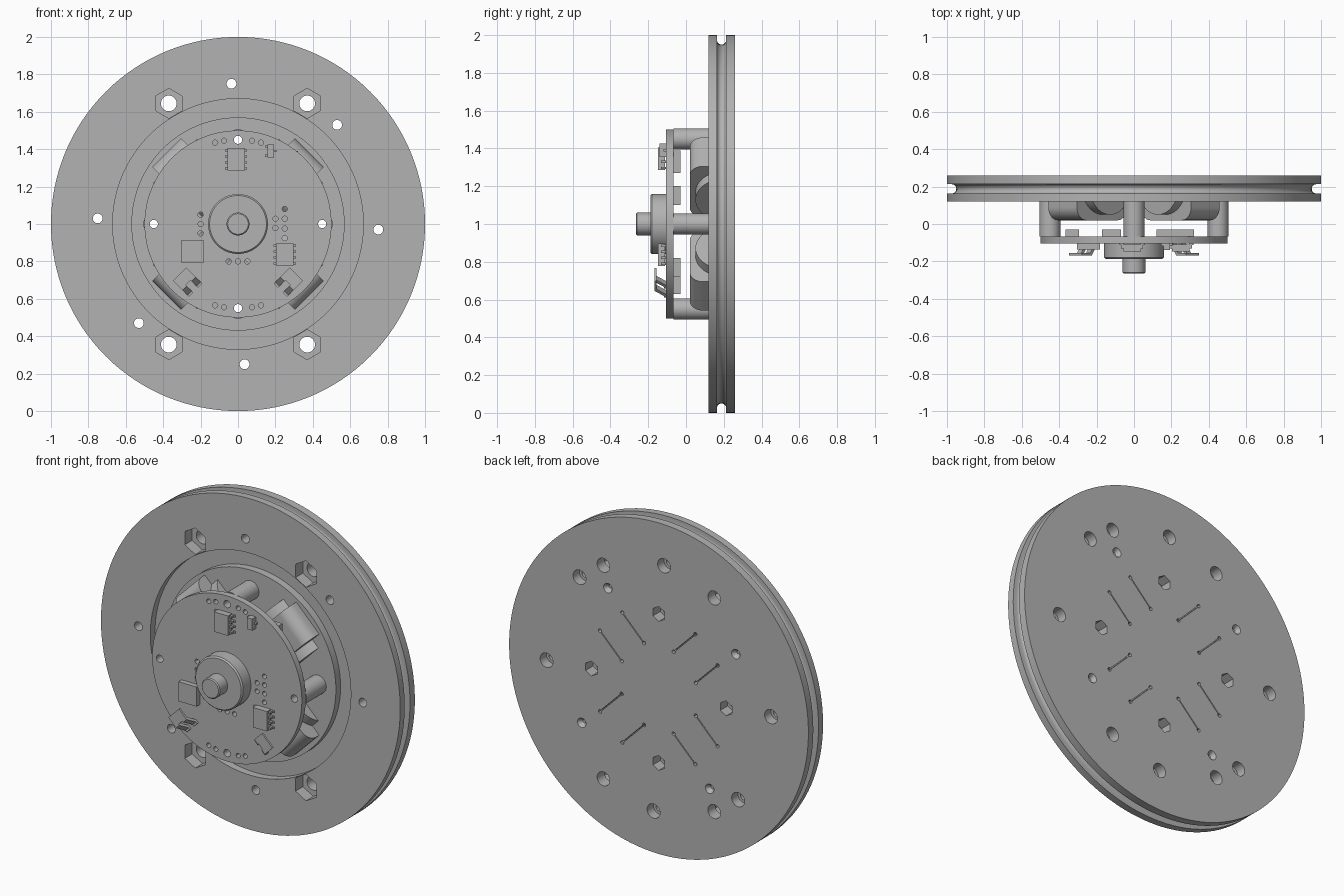
import bpy, bmesh
from math import pi, sin, cos, radians
from mathutils import Matrix

cube = bpy.data.objects.get("Cube")
if cube:
    bpy.data.objects.remove(cube)

grey = bpy.data.materials.new("machined_grey")
grey.use_nodes = True
colour = (0.45, 0.45, 0.45, 1)
grey.diffuse_color = colour
grey.node_tree.nodes["Principled BSDF"].inputs["Base Color"].default_value = colour


def place(x=0, z=0, angle=0):
    return Matrix.Translation((x, 0, z)) @ Matrix.Rotation(-radians(angle), 4, 'Y')


def lathe(bm, profile, steps=128):
    """Turn a (radius, y) profile about the y axis."""
    verts = [bm.verts.new((r, y, 0)) for r, y in profile]
    edges = [bm.edges.new(pair) for pair in zip(verts, verts[1:])]
    bmesh.ops.spin(bm, geom=verts + edges, cent=(0, 0, 0), axis=(0, 1, 0),
                   angle=2 * pi, steps=steps)
    bmesh.ops.remove_doubles(bm, verts=bm.verts, dist=1e-5)


def cyl(bm, r, y0, y1, x=0, z=0, sides=32, tip=None):
    m = Matrix.Translation((x, (y0 + y1) / 2, z)) @ Matrix.Rotation(-pi / 2, 4, 'X')
    bmesh.ops.create_cone(bm, cap_ends=True, segments=sides, radius1=r,
                          radius2=r if tip is None else tip, depth=y1 - y0, matrix=m)


def prism(bm, outline, t0, t1, m):
    """Extrude an (x, y) outline along z from t0 to t1."""
    a = [bm.verts.new(m @ Matrix.Translation((u, v, t0)).translation) for u, v in outline]
    b = [bm.verts.new(m @ Matrix.Translation((u, v, t1)).translation) for u, v in outline]
    bm.faces.new(a)
    bm.faces.new(b[::-1])
    for i in range(len(a)):
        j = (i + 1) % len(a)
        bm.faces.new((a[i], b[i], b[j], a[j]))


def box(bm, x, z, w, h, y0, y1, angle=0):
    w /= 2
    prism(bm, [(-w, y0), (w, y0), (w, y1), (-w, y1)], -h / 2, h / 2, place(x, z, angle))


def finish(bm, name, cutter=None):
    """Make an object on the wheel axis, cut it if asked, and shade it."""
    def to_object(b, n):
        bmesh.ops.recalc_face_normals(b, faces=b.faces)
        b.transform(Matrix.Translation((0, 0, 1)))
        mesh = bpy.data.meshes.new(n)
        b.to_mesh(mesh)
        b.free()
        o = bpy.data.objects.new(n, mesh)
        bpy.context.collection.objects.link(o)
        return o
    ob = to_object(bm, name)
    if cutter:
        tool = to_object(cutter, name + "_cutter")
        tool.hide_render = True
        mod = ob.modifiers.new("holes", 'BOOLEAN')
        mod.object, mod.operation, mod.solver = tool, 'DIFFERENCE', 'EXACT'
        mod.use_self = True
        bpy.context.view_layer.update()
        deps = bpy.context.evaluated_depsgraph_get()
        ob.data = bpy.data.meshes.new_from_object(ob.evaluated_get(deps))
        ob.modifiers.clear()
        bpy.data.objects.remove(tool)
    ob.data.materials.clear()
    ob.data.materials.append(grey)
    bpy.ops.object.select_all(action='DESELECT')
    ob.select_set(True)
    bpy.context.view_layer.objects.active = ob
    bpy.ops.object.shade_smooth_by_angle(angle=radians(30))
    return ob


FRONT, BACK = 0.12, 0.26
POSTS = [(0.45, 0), (-0.45, 0), (0, 0.45), (0, -0.45)]
DIAGONALS = (45, 135, 225, 315)

# Wheel disc with rim groove and a shallow ring trench in the front
groove = [(0.975 - 0.025 * sin(a), 0.188 + 0.025 * cos(a))
          for a in [pi * i / 10 for i in range(11)]]
disc = bmesh.new()
lathe(disc, [(0, BACK), (1, BACK), (1, 0.213)] + groove + [(1, 0.163), (1, FRONT),
      (0.67, FRONT), (0.67, 0.165), (0.57, 0.165), (0.57, FRONT), (0, FRONT)])
cut = bmesh.new()
# Hexagonal nut pockets with bolt holes
for sx in (-1, 1):
    for sz in (-1, 1):
        x, z = 0.37 * sx, 0.645 * sz
        cyl(cut, 0.08, 0.1, 0.19, x, z, 6)
        cyl(cut, 0.042, 0.15, 0.3, x, z)
# Small through holes, wider at the back
for x, z in ((-0.035, 0.75), (0.53, 0.53), (0.75, -0.03)):
    for s in (-1, 1):
        cyl(cut, 0.026, 0.1, 0.24, x * s, z * s)
        cyl(cut, 0.043, 0.2, 0.3, x * s, z * s)
# Shallow countersinks in the back
for x, z in ((0.34, 0.515), (-0.515, 0.345)):
    for s in (-1, 1):
        cyl(cut, 0.01, 0.235, 0.27, x * s, z * s, 24, 0.036)
# Post holes with hexagonal pockets behind
for x, z in POSTS:
    cyl(cut, 0.022, 0.1, 0.25, x, z, 24)
    cyl(cut, 0.045, 0.19, 0.3, x, z, 6)
# Paired radial slits with round ends
for a in DIAGONALS:
    for t in (-0.105, 0.105):
        m = place(0, 0, a)
        prism(cut, [(0.245, 0.23), (0.45, 0.23), (0.45, 0.3), (0.245, 0.3)],
              t - 0.003, t + 0.003, m)
        for r in (0.245, 0.45):
            p = m @ Matrix.Translation((r, 0, t)).translation
            cyl(cut, 0.011, 0.22, 0.3, p.x, p.z, 12)
finish(disc, "wheel_disc", cut)

# Circuit board with its mounting and wiring holes
board = bmesh.new()
cyl(board, 0.5, -0.105, -0.067, sides=128)
cut = bmesh.new()
for x, z in POSTS:
    cyl(cut, 0.022, -0.2, 0, x, z, 24)
pads = [(sx * x, sz * z) for sx in (-1, 1) for sz in (-1, 1)
        for x, z in ((0.075, 0.445), (0.122, 0.435))]
pads += [(-0.2, 0.05 * i) for i in (-1, 0, 1)] + [(0.05 * i, -0.2) for i in (-1, 0, 1)]
pads += [(0.2, 0.028), (0.2, -0.022)] + [(0.25, 0.08 - 0.052 * i) for i in range(4)]
for x, z in pads:
    cyl(cut, 0.014, -0.2, 0, x, z, 16)
finish(board, "circuit_board", cut)

# Hollow spacer posts
for i, (x, z) in enumerate(POSTS):
    post, bore = bmesh.new(), bmesh.new()
    cyl(post, 0.056, -0.067, FRONT, x, z, 48)
    cyl(bore, 0.022, -0.2, 0.3, x, z, 24)
    finish(post, f"spacer_post_{i + 1}", bore)

# Central hub and shaft
hub = bmesh.new()
lathe(hub, [(0, -0.265), (0.055, -0.265), (0.061, -0.259), (0.061, -0.187), (0.152, -0.187),
            (0.16, -0.179), (0.16, -0.105), (0, -0.105)], 64)
finish(hub, "hub_and_shaft")

# Four diagonal rollers, each under a rounded cover
corner = [i * pi / 16 for i in range(9)]
cover_outline = ([(0.47 + 0.07 * cos(a), 0.09 - 0.07 * sin(a)) for a in corner]
                 + [(0.23 - 0.07 * sin(a), 0.09 - 0.07 * cos(a)) for a in corner]
                 + [(0.16, 0.13), (0.54, 0.13)])
dome = [(0.345 + 0.155 * cos(pi * i / 24), 0.2 - 0.15 * sin(pi * i / 24)) for i in range(25)]
for i, a in enumerate(DIAGONALS):
    bm = bmesh.new()
    prism(bm, cover_outline, -0.108, 0.108, place(0, 0, a))
    finish(bm, f"roller_cover_{i + 1}")
    bm = bmesh.new()
    prism(bm, dome, -0.165, 0.165, place(0, 0, a))
    finish(bm, f"roller_{i + 1}")

# Eight-legged chips
for name, x, z in (("upper_chip", -0.01, 0.345), ("lower_chip", 0.25, -0.163)):
    bm = bmesh.new()
    box(bm, x, z, 0.094, 0.12, -0.148, -0.11)
    for s in (-1, 1):
        for k in range(4):
            leg = z - 0.048 + 0.032 * k
            box(bm, x + s * 0.052, leg, 0.014, 0.012, -0.132, -0.105)
            box(bm, x + s * 0.061, leg, 0.014, 0.012, -0.112, -0.104)
    finish(bm, name)

# Small regulator and square component
bm = bmesh.new()
box(bm, 0.175, 0.39, 0.036, 0.07, -0.14, -0.105)
for dx, dz in ((-0.023, 0.025), (-0.023, -0.025), (0.023, 0)):
    box(bm, 0.175 + dx, 0.39 + dz, 0.014, 0.012, -0.118, -0.104)
finish(bm, "small_regulator")
bm = bmesh.new()
box(bm, -0.243, -0.147, 0.122, 0.118, -0.135, -0.105)
finish(bm, "square_component")

# Bent forked contacts
tab = [(-0.06, -0.168), (0.005, -0.168), (0.005, -0.156), (-0.06, -0.156)]
prong = [(0, -0.168), (0.012, -0.168), (0.05, -0.117), (0.062, -0.117),
         (0.062, -0.104), (0.04, -0.104), (0, -0.156)]
for side, x, a in (("right", -0.27, -45), ("left", 0.27, 225)):
    bm = bmesh.new()
    m = place(x, -0.31, a)
    prism(bm, tab, -0.05, 0.05, m)
    for t in (-0.05, 0.018):
        prism(bm, prong, t, t + 0.032, m)
    finish(bm, f"forked_contact_{side}")

# Components on the rear of the board
for i, (x, z, w, h) in enumerate(((0.22, 0.33, 0.2, 0.12), (-0.33, 0.15, 0.07, 0.1),
                                  (0.22, -0.23, 0.12, 0.1), (-0.12, -0.32, 0.1, 0.1))):
    bm = bmesh.new()
    box(bm, x, z, w, h, -0.067, -0.03)
    finish(bm, f"rear_component_{i + 1}")
